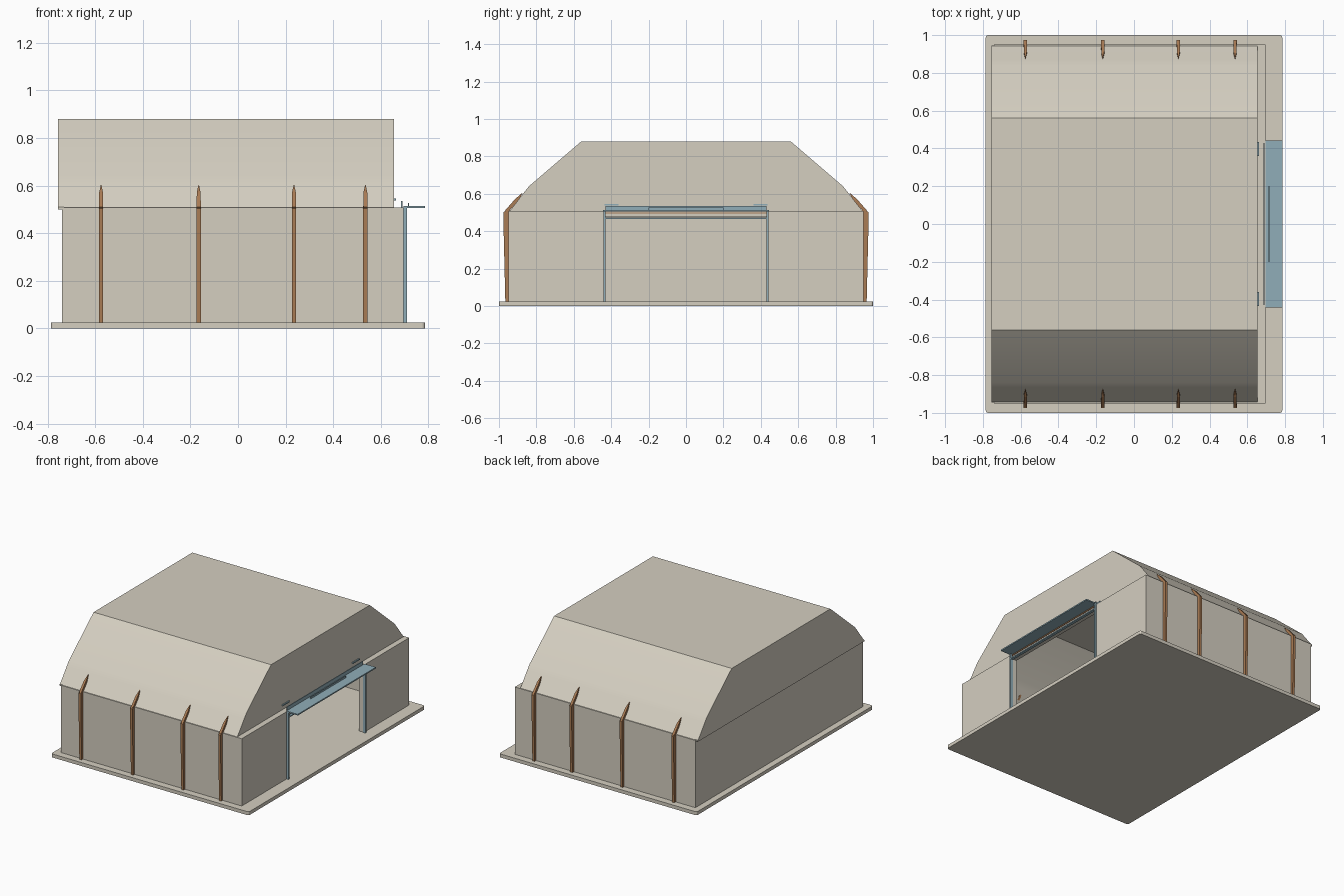
import bpy, bmesh, math

cube = bpy.data.objects.get("Cube")
if cube:
    bpy.data.objects.remove(cube, do_unlink=True)


def material(name, rgb):
    m = bpy.data.materials.new(name)
    m.use_nodes = True
    m.diffuse_color = (*rgb, 1)
    m.node_tree.nodes["Principled BSDF"].inputs["Base Color"].default_value = (*rgb, 1)
    return m


PLASTER = material("warm plaster", (0.66, 0.62, 0.53))
BLUE = material("blue grey steel", (0.28, 0.42, 0.48))
TIMBER = material("brown timber", (0.40, 0.20, 0.09))


def finish(name, bm, mat):
    bmesh.ops.recalc_face_normals(bm, faces=bm.faces)
    mesh = bpy.data.meshes.new(name)
    bm.to_mesh(mesh)
    bm.free()
    mesh.materials.append(mat)
    ob = bpy.data.objects.new(name, mesh)
    bpy.context.collection.objects.link(ob)
    return ob


def box(name, xs, ys, zs, mat):
    bm = bmesh.new()
    bmesh.ops.create_cube(bm, size=1)
    for v in bm.verts:
        v.co = [r[0] if c < 0 else r[1] for c, r in zip(v.co, (xs, ys, zs))]
    return finish(name, bm, mat)


def prism(name, profile, x0, x1, mat):
    """Extrude a (y, z) outline along x."""
    bm = bmesh.new()
    face = bm.faces.new([bm.verts.new((x0, y, z)) for y, z in profile])
    out = bmesh.ops.extrude_face_region(bm, geom=[face])
    for v in out["geom"]:
        if isinstance(v, bmesh.types.BMVert):
            v.co.x = x1
    return finish(name, bm, mat)


# Ground slab with clipped corners
slab = box("base_slab", (-0.785, 0.785), (-1, 1), (0, 0.025), PLASTER)
bm = bmesh.new()
bm.from_mesh(slab.data)
corners = [e for e in bm.edges if abs(e.verts[0].co.z - e.verts[1].co.z) > 0.01]
bmesh.ops.bevel(bm, geom=corners, offset=0.012, segments=3, profile=0.5, affect='EDGES')
bm.to_mesh(slab.data)
bm.free()

# Hollow wall enclosure with a doorway in the +x end
FLOOR, EAVE, DOOR = 0.025, 0.508, 0.435
box("back_wall", (-0.74, -0.73), (-0.95, 0.95), (FLOOR, EAVE), PLASTER)
box("door_lintel", (0.655, 0.695), (-DOOR, DOOR), (0.475, EAVE), PLASTER)
for side, s in (("left", 1), ("right", -1)):
    box(side + "_wall", (-0.73, 0.655), sorted((s * 0.94, s * 0.95)), (FLOOR, EAVE), PLASTER)
    box(side + "_door_pier", (0.655, 0.695), sorted((s * DOOR, s * 0.95)), (FLOOR, EAVE), PLASTER)

# Roof shell, open towards the room below
half = [(0.945, 0.506), (0.905, 0.556), (0.87, 0.602), (0.84, 0.64), (0.56, 0.88)]
roof = prism("roof", half + [(-y, z) for y, z in reversed(half)], -0.755, 0.655, PLASTER)
bm = bmesh.new()
bm.from_mesh(roof.data)
under = [f for f in bm.faces if max(v.co.z for v in f.verts) < 0.51]
bmesh.ops.delete(bm, geom=under, context='FACES_ONLY')
bm.to_mesh(roof.data)
bm.free()
box("back_eave", (-0.755, -0.73), (-0.945, 0.945), (0.5, 0.51), PLASTER)

# Timber ribs: an upright and a pointed strut leaning on the roof
for side, s in (("left", 1), ("right", -1)):
    for i, x in enumerate((-0.575, -0.165, 0.235, 0.535), 1):
        post = [(0.95, FLOOR), (0.966, FLOOR), (0.975, 0.4), (0.975, 0.503), (0.95, 0.515)]
        prism(f"{side}_rib_post_{i}", [(s * y, z) for y, z in post], x - 0.009, x + 0.009, TIMBER)
        bm = bmesh.new()
        rings = []
        for y, z, w, t in ((0.962, 0.503, 0.009, 0.009), (0.908, 0.565, 0.008, 0.009),
                           (0.876, 0.602, 0.001, 0.002)):
            rings.append([bm.verts.new((x + a * w, s * (y + b * t * 0.75), z + b * t * 0.66))
                          for a, b in ((-1, -1), (1, -1), (1, 1), (-1, 1))])
        for lo, hi in zip(rings, rings[1:]):
            for k in range(4):
                n = (k + 1) % 4
                bm.faces.new((lo[k], lo[n], hi[n], hi[k]))
        bm.faces.new(rings[0])
        bm.faces.new(rings[-1])
        finish(f"{side}_rib_strut_{i}", bm, TIMBER)

# Door frame, canopy and sliding rail
for side, s in (("left", 1), ("right", -1)):
    box(side + "_door_post", (0.69, 0.71), sorted((s * 0.43, s * 0.442)), (FLOOR, 0.505), BLUE)
    box(side + "_rail_bracket", (0.655, 0.663), sorted((s * 0.36, s * 0.435)), (0.537, 0.546), BLUE)
box("door_head", (0.69, 0.71), (-0.43, 0.43), (0.466, 0.474), BLUE)
box("timber_trim", (0.695, 0.7), (-0.43, 0.43), (0.494, 0.501), TIMBER)
box("canopy", (0.695, 0.785), (-0.443, 0.443), (0.505, 0.514), BLUE)
box("canopy_rail", (0.685, 0.691), (-0.43, 0.43), (0.508, 0.536), BLUE)
box("canopy_fin", (0.713, 0.718), (-0.2, 0.2), (0.512, 0.526), BLUE)

# Soft curve on the lower roof slopes
bpy.ops.object.select_all(action='DESELECT')
roof.select_set(True)
bpy.context.view_layer.objects.active = roof
bpy.ops.object.shade_smooth_by_angle(angle=math.radians(25))
